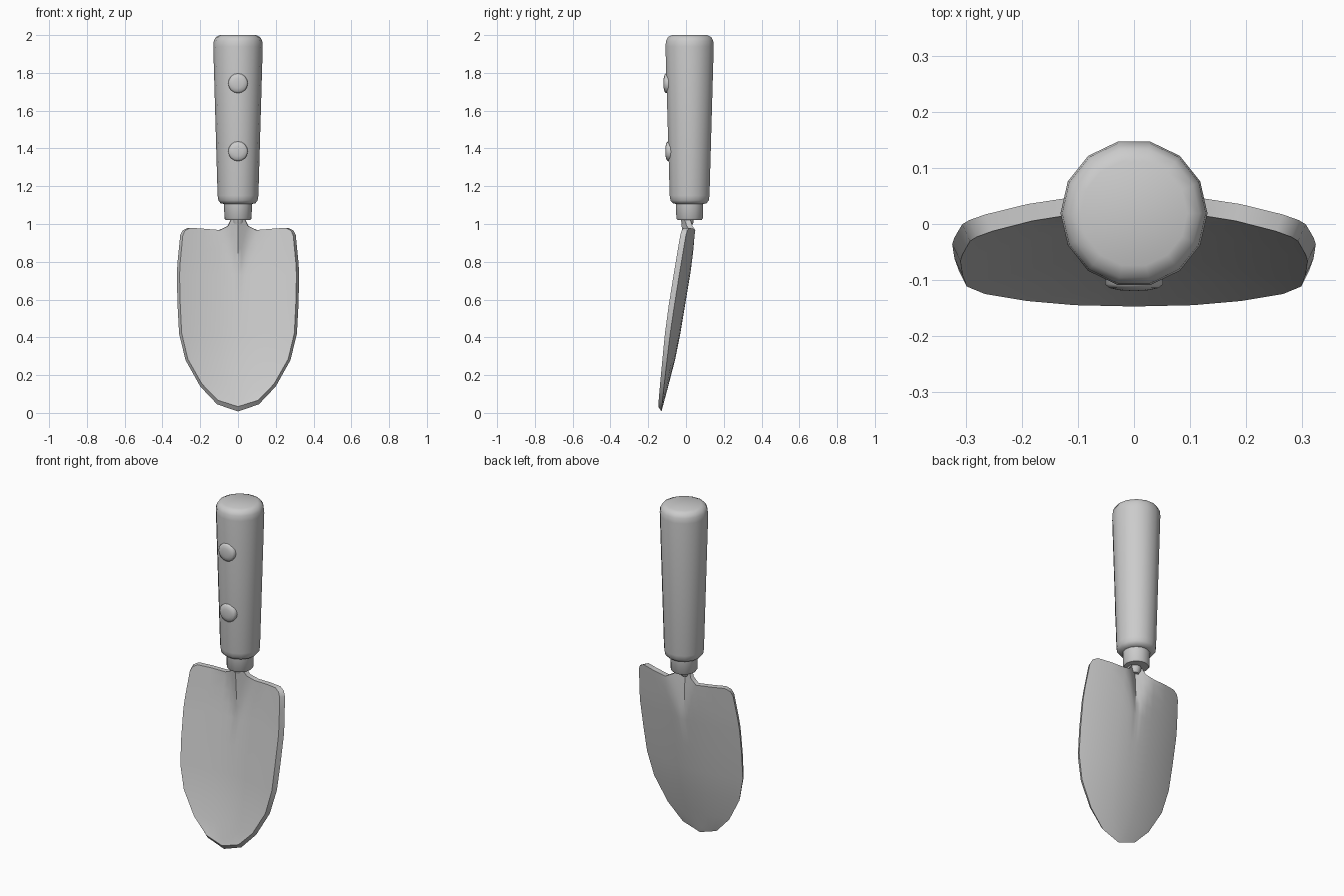
import bpy, bmesh, math
from mathutils import Vector, Matrix

if "Cube" in bpy.data.objects:
    bpy.data.objects.remove(bpy.data.objects["Cube"])


def finish(name, bm, angle=40):
    bmesh.ops.recalc_face_normals(bm, faces=bm.faces)
    me = bpy.data.meshes.new(name)
    bm.to_mesh(me)
    bm.free()
    ob = bpy.data.objects.new(name, me)
    bpy.context.collection.objects.link(ob)
    bpy.ops.object.select_all(action='DESELECT')
    ob.select_set(True)
    bpy.context.view_layer.objects.active = ob
    bpy.ops.object.shade_smooth_by_angle(angle=math.radians(angle))
    return ob


def lathe(name, profile, sides, matrix, angle=40):
    """Closed solid of revolution about local z from (radius, height) points."""
    bm = bmesh.new()
    rings = [[bm.verts.new((r * math.cos(2 * math.pi * i / sides),
                            r * math.sin(2 * math.pi * i / sides), h))
              for i in range(sides)] for r, h in profile]
    for a, b in zip(rings, rings[1:]):
        for i in range(sides):
            j = (i + 1) % sides
            bm.faces.new((a[i], a[j], b[j], b[i]))
    bm.faces.new(rings[0][::-1])
    bm.faces.new(rings[-1])
    bm.transform(matrix)
    return finish(name, bm, angle)


def interp(table, t):
    for (a, va), (b, vb) in zip(table, table[1:]):
        if t <= b:
            break
    return va + (vb - va) * (t - a) / (b - a)


# Handle grip and collar
AXIS_Y = 0.019
at_axis = Matrix.Translation((0, AXIS_Y, 0))
lathe("handle", [(0.07, 1.105), (0.092, 1.11), (0.104, 1.125), (0.108, 1.15),
                 (0.131, 1.94), (0.128, 1.97), (0.117, 1.99), (0.095, 2.0)],
      14, at_axis, 50)
lathe("collar", [(0.066, 1.022), (0.072, 1.03), (0.074, 1.115)], 14, at_axis)

# Two domed rivets on the front of the grip
for label, z, y in (("upper", 1.745, -0.100), ("lower", 1.385, -0.090)):
    m = Matrix.Translation((0, y, z)) @ Matrix.Rotation(math.pi / 2, 4, 'X')
    lathe("rivet_" + label, [(0.052, -0.03), (0.052, 0.007), (0.044, 0.014),
                             (0.026, 0.018), (0.008, 0.019)], 16, m, 60)

# Blade: rows (height, half width) from the tip up, then the shaped top edge
ROWS = [(0.008, 0.0), (0.045, 0.11), (0.14, 0.20), (0.28, 0.278), (0.42, 0.312),
        (0.57, 0.32), (0.73, 0.324), (0.80, 0.32), (0.87, 0.313), (0.94, 0.306)]
COLS = [0, 0.06, 0.12, 0.2, 0.33, 0.62, 0.9, 1]
TOP = [(0, 1.04), (0.02, 1.04), (0.035, 1.03), (0.055, 0.99), (0.10, 0.968),
       (0.19, 0.975), (0.265, 0.98), (0.294, 0.965)]
SPINE = [(0, -0.132), (0.1, -0.105), (0.28, -0.058), (0.42, -0.03), (0.6, 0.0),
         (0.76, 0.027), (0.97, 0.055), (1.05, 0.06)]


def back_y(x, z):
    # Bowed sheet with a wedge-shaped fold pressed forward at the neck
    y = interp(SPINE, z) - 0.55 * x * x
    k = max(0, (z - 0.72) / 0.28)
    if k:
        y -= 0.05 * k * max(0, 1 - abs(x) / (0.10 * k))
    return y


rows = [[(u * w, z) for u in COLS] for z, w in ROWS] + [TOP]
bm = bmesh.new()
grid = []
for row in rows:
    full = [(-x, z) for x, z in row[:0:-1]] + row
    grid.append([bm.verts.new((x, back_y(x, z), z)) for x, z in full])
for a, b in zip(grid, grid[1:]):
    for i in range(len(a) - 1):
        bm.faces.new((a[i], a[i + 1], b[i + 1], b[i]))
bmesh.ops.remove_doubles(bm, verts=bm.verts, dist=0.0005)

# Front skin: inset slightly at the sides and tip to make the slanted rim
res = bmesh.ops.extrude_face_region(bm, geom=bm.faces[:], use_keep_orig=True)
for v in [g for g in res["geom"] if isinstance(g, bmesh.types.BMVert)]:
    low = max(0, 1 - v.co.z / 0.5)
    v.co += Vector((-0.045 * v.co.x, -0.03 + 0.013 * low, 0.026 * low * low))
finish("blade", bm, 40)

# Short tang joining the blade to the collar
lathe("tang", [(0.02, 0.985), (0.032, 1.005), (0.036, 1.04)], 10,
      Matrix.Translation((0, 0.008, 0)))
